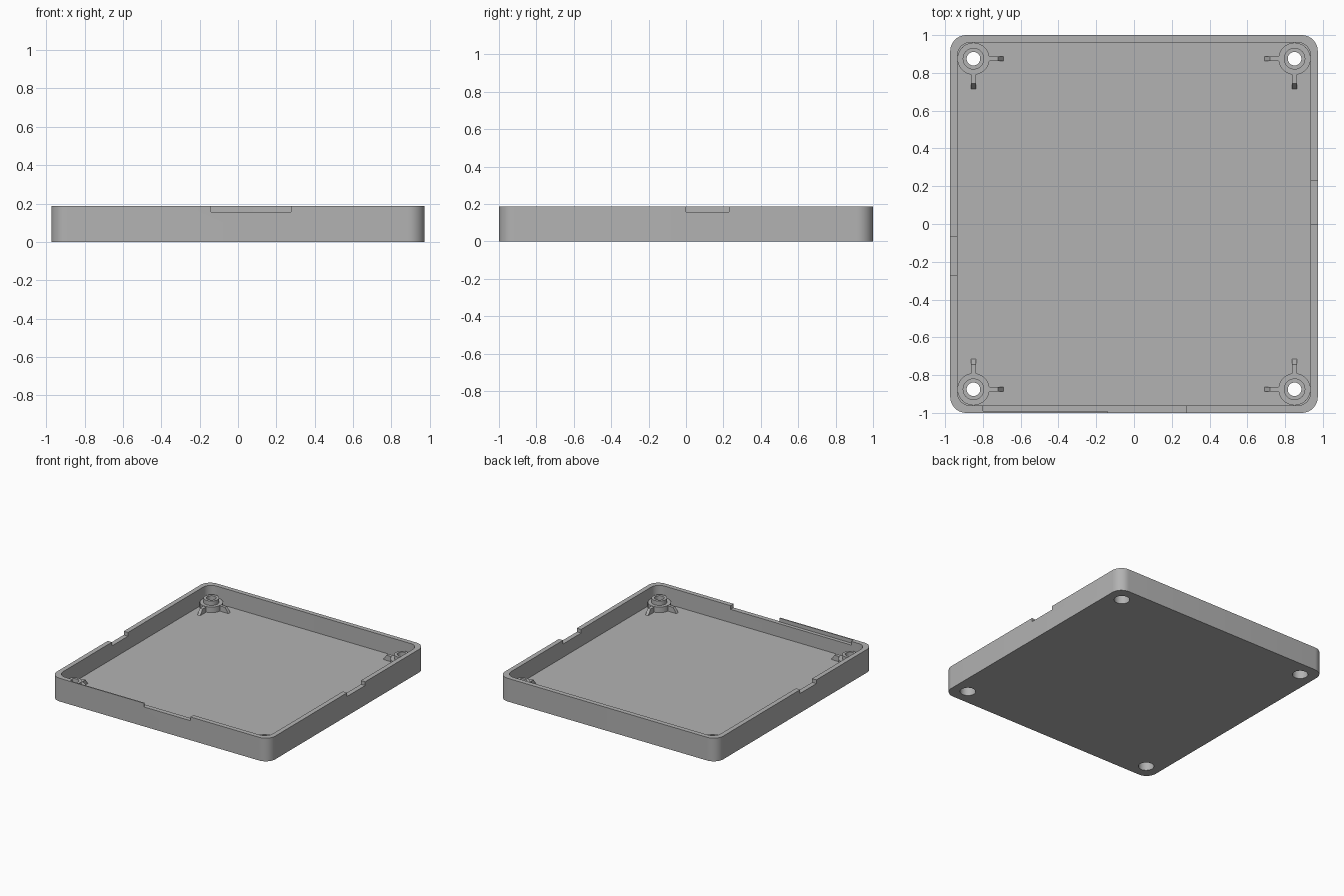
import bpy, bmesh, math

if "Cube" in bpy.data.objects:
    bpy.data.objects.remove(bpy.data.objects["Cube"], do_unlink=True)

HX, HY, HEIGHT, FLOOR, WALL = 0.973, 1.0, 0.187, 0.05, 0.038
NOTCH_Z = 0.157
BOSS_X, BOSS_Y = 0.85, 0.875

grey = bpy.data.materials.new("plain grey")
grey.use_nodes = True
grey.diffuse_color = (0.45, 0.45, 0.45, 1)
grey.node_tree.nodes["Principled BSDF"].inputs["Base Color"].default_value = (0.45, 0.45, 0.45, 1)


def make(name, bm):
    bmesh.ops.recalc_face_normals(bm, faces=bm.faces)
    mesh = bpy.data.meshes.new(name)
    bm.to_mesh(mesh)
    bm.free()
    mesh.materials.append(grey)
    ob = bpy.data.objects.new(name, mesh)
    bpy.context.collection.objects.link(ob)
    return ob


def prism(name, outline, z0, z1):
    bm = bmesh.new()
    face = bm.faces.new([bm.verts.new((x, y, z0)) for x, y in outline])
    top = bmesh.ops.extrude_face_region(bm, geom=[face])["geom"]
    bmesh.ops.translate(bm, vec=(0, 0, z1 - z0),
                        verts=[v for v in top if isinstance(v, bmesh.types.BMVert)])
    return make(name, bm)


def rounded_rect(hx, hy, r, steps=10):
    points = []
    for quarter, (sx, sy) in enumerate([(1, 1), (-1, 1), (-1, -1), (1, -1)]):
        for i in range(steps + 1):
            a = (quarter + i / steps) * math.pi / 2
            points.append((sx * (hx - r) + r * math.cos(a), sy * (hy - r) + r * math.sin(a)))
    return points


def box_outline(x0, x1, y0, y1):
    return [(x0, y0), (x1, y0), (x1, y1), (x0, y1)]


def circle(cx, cy, r, n=32):
    return [(cx + r * math.cos(2 * math.pi * i / n), cy + r * math.sin(2 * math.pi * i / n))
            for i in range(n)]


def select_only(ob):
    bpy.ops.object.select_all(action='DESELECT')
    ob.select_set(True)
    bpy.context.view_layer.objects.active = ob


def cut(ob, cutter):
    cutter.hide_render = True
    mod = ob.modifiers.new("cut", 'BOOLEAN')
    mod.operation, mod.solver, mod.object = 'DIFFERENCE', 'EXACT', cutter
    select_only(ob)
    bpy.ops.object.modifier_apply(modifier=mod.name)
    bpy.data.objects.remove(cutter, do_unlink=True)


def smooth(ob):
    select_only(ob)
    bpy.ops.object.shade_smooth_by_angle(angle=math.radians(30))


# Tray shell
tray = prism("tray", rounded_rect(HX, HY, 0.085), 0, HEIGHT)
cut(tray, prism("cavity_cutter", rounded_rect(HX - WALL, HY - WALL, 0.07), FLOOR, 0.4))

# Rim notches: front opening, thin-skinned front recess, and one on each side
inner_x, inner_y = HX - WALL - 0.02, HY - WALL - 0.02
for outline in [box_outline(-0.14, 0.275, -1.1, -inner_y),
                box_outline(-0.8, -0.13, -HY + 0.009, -inner_y),
                box_outline(inner_x, 1.1, 0.0, 0.23),
                box_outline(-1.1, -inner_x, -0.27, -0.065)]:
    cut(tray, prism("notch_cutter", outline, NOTCH_Z, 0.4))

# Screw recesses through the floor
for sx in (-1, 1):
    for sy in (-1, 1):
        cut(tray, prism("screw_cutter", circle(sx * BOSS_X, sy * BOSS_Y, 0.057), -0.1, 0.1))
smooth(tray)


# Stepped hollow boss, turned from a closed profile
def boss(name, cx, cy, n=32):
    profile = [(0.057, FLOOR), (0.085, FLOOR), (0.085, 0.095), (0.057, 0.095),
               (0.057, 0.13), (0.036, 0.13), (0.036, 0.075), (0.057, 0.075)]
    bm = bmesh.new()
    rings = [[bm.verts.new((cx + r * math.cos(2 * math.pi * i / n),
                            cy + r * math.sin(2 * math.pi * i / n), z)) for r, z in profile]
             for i in range(n)]
    count = len(profile)
    for i in range(n):
        a, b = rings[i], rings[(i + 1) % n]
        for j in range(count):
            k = (j + 1) % count
            bm.faces.new((a[j], b[j], b[k], a[k]))
    smooth(make(name, bm))


# Supporting fin with a sloped tip
def fin(name, cx, cy, dx, dy):
    side = [(0.075, FLOOR), (0.16, FLOOR), (0.13, 0.092), (0.075, 0.092)]
    bm = bmesh.new()
    half = 0.0125
    loops = [[bm.verts.new((cx + dx * d - dy * w, cy + dy * d + dx * w, z)) for d, z in side]
             for w in (-half, half)]
    for loop in loops:
        bm.faces.new(loop)
    for j in range(4):
        k = (j + 1) % 4
        bm.faces.new((loops[0][j], loops[0][k], loops[1][k], loops[1][j]))
    make(name, bm)


for sx, side_name in ((-1, "right"), (1, "left")):
    for sy, end_name in ((-1, "front"), (1, "back")):
        place = end_name + "_" + side_name
        cx, cy = sx * BOSS_X, sy * BOSS_Y
        boss(place + "_boss", cx, cy)
        fin(place + "_cross_fin", cx, cy, -sx, 0)
        fin(place + "_long_fin", cx, cy, 0, -sy)
